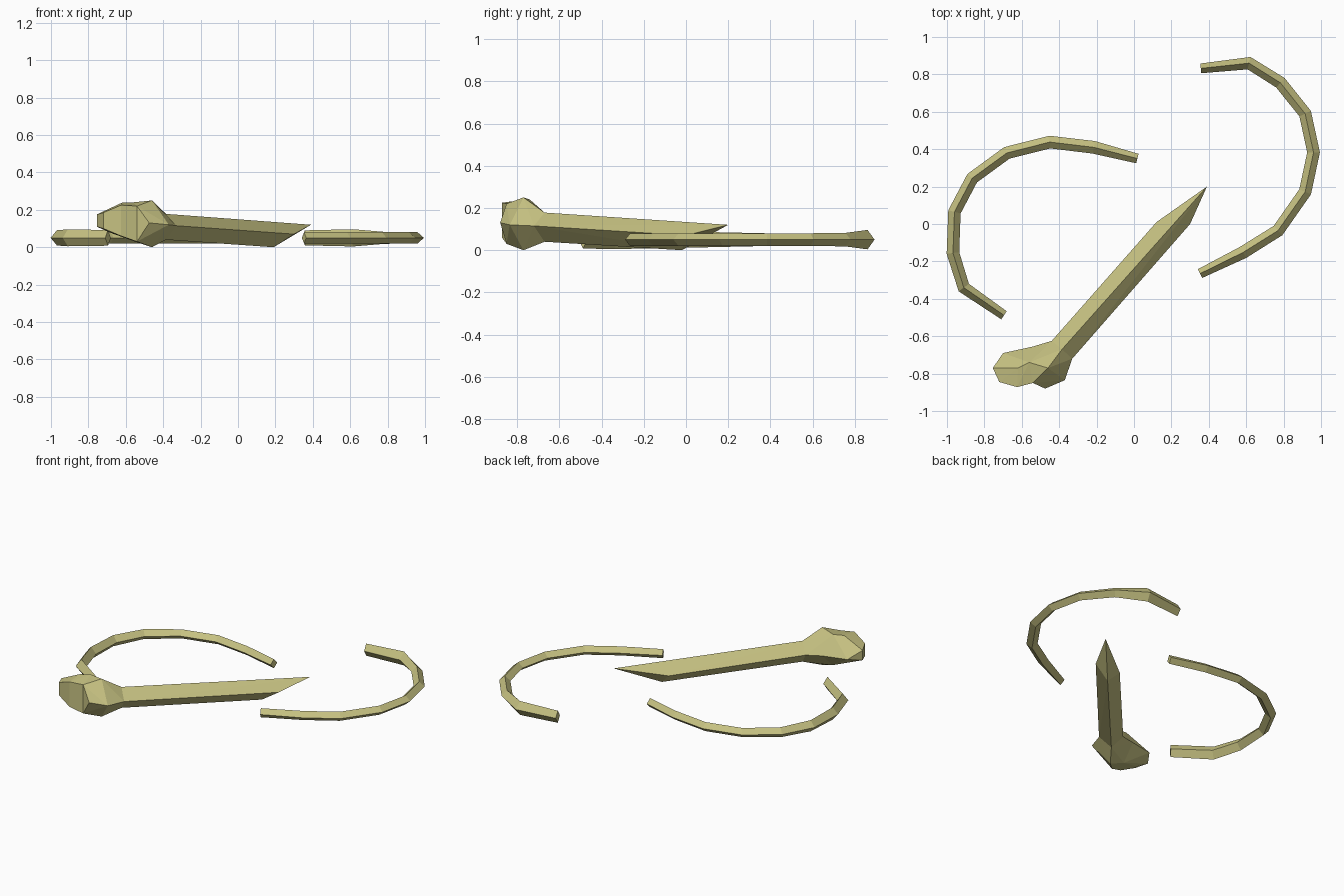
import bpy, bmesh
from mathutils import Vector

if "Cube" in bpy.data.objects:
    bpy.data.objects.remove(bpy.data.objects["Cube"])

bone_mat = bpy.data.materials.new("old bone")
bone_mat.diffuse_color = (0.56, 0.53, 0.22, 1)
bone_mat.use_nodes = True
bone_mat.node_tree.nodes["Principled BSDF"].inputs["Base Color"].default_value = bone_mat.diffuse_color


def finish(bm, name):
    bmesh.ops.recalc_face_normals(bm, faces=bm.faces)
    me = bpy.data.meshes.new(name)
    bm.to_mesh(me)
    bm.free()
    me.materials.append(bone_mat)
    ob = bpy.data.objects.new(name, me)
    bpy.context.collection.objects.link(ob)
    return ob


def rib(name, path):
    """Sweep a diamond section along (x, y, half height) points."""
    bm = bmesh.new()
    pts = [Vector(p[:2]) for p in path]
    rings = []
    for i, p in enumerate(pts):
        a = (p - pts[i - 1]).normalized() if i > 0 else None
        b = (pts[i + 1] - p).normalized() if i < len(pts) - 1 else None
        t = ((a or b) + (b or a)).normalized()
        n = Vector((-t.y, t.x))
        w = (0.034 if a and b else 0.026)
        h = path[i][2]
        o, q = p + n * w, p - n * w
        rings.append([bm.verts.new(c) for c in (
            (o.x, o.y, 0.05), (p.x, p.y, 0.05 + h),
            (q.x, q.y, 0.05), (p.x, p.y, 0.05 - h))])
    for r, s in zip(rings, rings[1:]):
        for k in range(4):
            m = (k + 1) % 4
            bm.faces.new((r[k], r[m], s[m], s[k]))
    bm.faces.new(rings[0])
    bm.faces.new(rings[-1])
    return finish(bm, name)


def hull(name, points):
    bm = bmesh.new()
    for p in points:
        bm.verts.new(p)
    res = bmesh.ops.convex_hull(bm, input=bm.verts)
    loose = [v for v in bm.verts if not v.link_faces]
    bmesh.ops.delete(bm, geom=loose, context='VERTS')
    return finish(bm, name)


# Curved ribs
rib("left_rib", [(-.695, -.488, .042), (-.91, -.34, .045), (-.968, -.155, .041),
                 (-.96, .065, .037), (-.865, .245, .033), (-.68, .38, .03),
                 (-.45, .438, .03), (-.215, .41, .03), (.018, .35, .03)])
rib("right_rib", [(.357, .832, .04), (.615, .86, .046), (.783, .755, .032),
                  (.915, .59, .03), (.96, .383, .03), (.915, .172, .03),
                  (.77, -.035, .03), (.583, -.152, .03), (.353, -.265, .03)])

# Diamond shaft, snapped to a point
base = [(-.44, -.625, .115), (-.385, -.67, .178), (-.33, -.72, .115), (-.385, -.67, .04)]
hull("bone_shaft", base + [(.12, .01, .07), (.39, .20, .12), (.30, 0, .07), (.19, -.02, 0)])

# Knuckle: two lobes meeting along a shared notch
notch = [(-.54, -.85, .22), (-.54, -.85, .03), (-.56, -.74, .24),
         (-.55, -.75, .03), (-.54, -.655, .125)]
hull("bone_inner_knuckle", base + notch + [
    (-.345, -.755, .12), (-.37, -.835, .12), (-.475, -.88, .13),
    (-.46, -.77, .25), (-.46, -.77, 0)])
hull("bone_outer_knuckle", notch + [
    (-.70, -.69, .13), (-.755, -.77, .175), (-.755, -.77, .11),
    (-.72, -.845, .185), (-.72, -.845, .10), (-.625, -.872, .225),
    (-.625, -.872, .06), (-.62, -.77, .238), (-.69, -.80, .08)])
